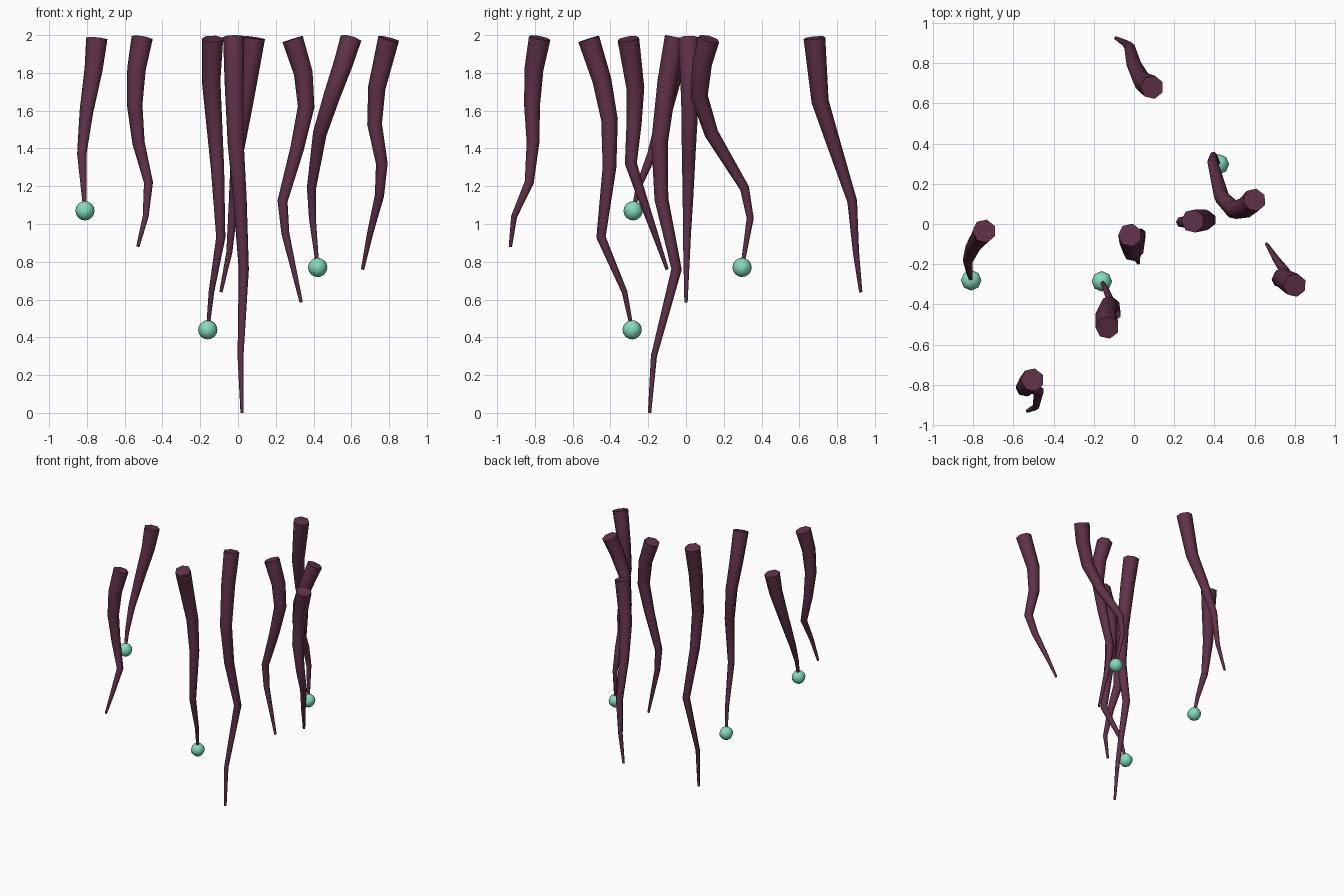
import bpy, bmesh, math
from mathutils import Vector

if "Cube" in bpy.data.objects:
    bpy.data.objects.remove(bpy.data.objects["Cube"])

SIDES, R_TOP, R_TIP = 7, 0.059, 0.009


def material(name, rgb):
    m = bpy.data.materials.new(name)
    m.diffuse_color = (*rgb, 1)
    m.use_nodes = True
    m.node_tree.nodes["Principled BSDF"].inputs["Base Color"].default_value = m.diffuse_color
    return m


SKIN = material("dark_plum", (0.115, 0.03, 0.065))
GLOW = material("mint", (0.23, 0.72, 0.52))


def smooth(obj, angle):
    bpy.ops.object.select_all(action='DESELECT')
    obj.select_set(True)
    bpy.context.view_layer.objects.active = obj
    bpy.ops.object.shade_smooth_by_angle(angle=math.radians(angle))


def tentacle(name, *path, bulb=False):
    """Tapered tube from the top point to the tip, with an optional ball on the tip."""
    pts = [Vector(p) for p in path]
    run = [0.0]
    for a, b in zip(pts, pts[1:]):
        run.append(run[-1] + (b - a).length)
    bm = bmesh.new()
    rings = []
    for i, p in enumerate(pts):
        tangent = (pts[min(i + 1, len(pts) - 1)] - pts[max(i - 1, 0)]).normalized()
        u = Vector((0, 1, 0)).cross(tangent).normalized()
        v = tangent.cross(u)
        r = R_TOP + (R_TIP - R_TOP) * run[i] / run[-1]
        angles = [2 * math.pi * k / SIDES for k in range(SIDES)]
        rings.append([bm.verts.new(p + r * (u * math.cos(a) + v * math.sin(a))) for a in angles])
    for a, b in zip(rings, rings[1:]):
        for k in range(SIDES):
            n = (k + 1) % SIDES
            bm.faces.new((a[k], a[n], b[n], b[k]))
    bm.faces.new(rings[0])
    bm.faces.new(rings[-1])
    bmesh.ops.recalc_face_normals(bm, faces=bm.faces)
    mesh = bpy.data.meshes.new(name)
    bm.to_mesh(mesh)
    bm.free()
    mesh.materials.append(SKIN)
    obj = bpy.data.objects.new(name, mesh)
    bpy.context.collection.objects.link(obj)
    smooth(obj, 60)
    if bulb:
        bpy.ops.mesh.primitive_uv_sphere_add(segments=8, ring_count=8, radius=0.051, location=pts[-1])
        ball = bpy.context.object
        ball.name = name + "_bulb"
        ball.data.materials.append(GLOW)
        smooth(ball, 60)


# Tentacles, left to right
tentacle("tentacle_far_left",
         (-0.745, -0.035, 1.98), (-0.762, -0.06, 1.82), (-0.80, -0.11, 1.6),
         (-0.826, -0.18, 1.37), (-0.817, -0.25, 1.2), (-0.81, -0.28, 1.07), bulb=True)
tentacle("tentacle_front_left",
         (-0.505, -0.775, 1.985), (-0.535, -0.805, 1.82), (-0.545, -0.815, 1.63),
         (-0.525, -0.81, 1.43), (-0.473, -0.83, 1.22), (-0.488, -0.91, 1.04),
         (-0.53, -0.93, 0.88))
tentacle("tentacle_front_middle",
         (-0.132, -0.515, 1.98), (-0.14, -0.445, 1.76), (-0.125, -0.405, 1.55),
         (-0.107, -0.405, 1.3), (-0.09, -0.45, 0.93), (-0.14, -0.325, 0.64),
         (-0.16, -0.285, 0.44), bulb=True)
tentacle("tentacle_centre",
         (-0.02, -0.055, 1.99), (-0.018, -0.1, 1.75), (-0.01, -0.14, 1.43),
         (0.012, -0.13, 1.13), (0.032, -0.05, 0.76), (0.014, -0.17, 0.3),
         (0.022, -0.193, 0.0))
tentacle("tentacle_back",
         (0.09, 0.68, 1.985), (0.04, 0.71, 1.65), (0.0, 0.79, 1.4),
         (-0.022, 0.88, 1.12), (-0.045, 0.90, 0.85), (-0.09, 0.925, 0.64))
tentacle("tentacle_right_middle",
         (0.292, 0.015, 1.98), (0.348, 0.02, 1.8), (0.363, 0.02, 1.62),
         (0.315, 0.015, 1.4), (0.237, 0.01, 1.12), (0.252, 0.005, 0.95),
         (0.335, 0.0, 0.585))
tentacle("tentacle_right_back",
         (0.60, 0.12, 1.98), (0.56, 0.085, 1.85), (0.50, 0.07, 1.68),
         (0.435, 0.135, 1.48), (0.39, 0.31, 1.19), (0.395, 0.34, 1.03),
         (0.422, 0.297, 0.77), bulb=True)
tentacle("tentacle_far_right",
         (0.80, -0.305, 1.98), (0.737, -0.268, 1.72), (0.725, -0.275, 1.53),
         (0.763, -0.292, 1.32), (0.75, -0.235, 1.15), (0.70, -0.165, 0.95),
         (0.66, -0.1, 0.76))
